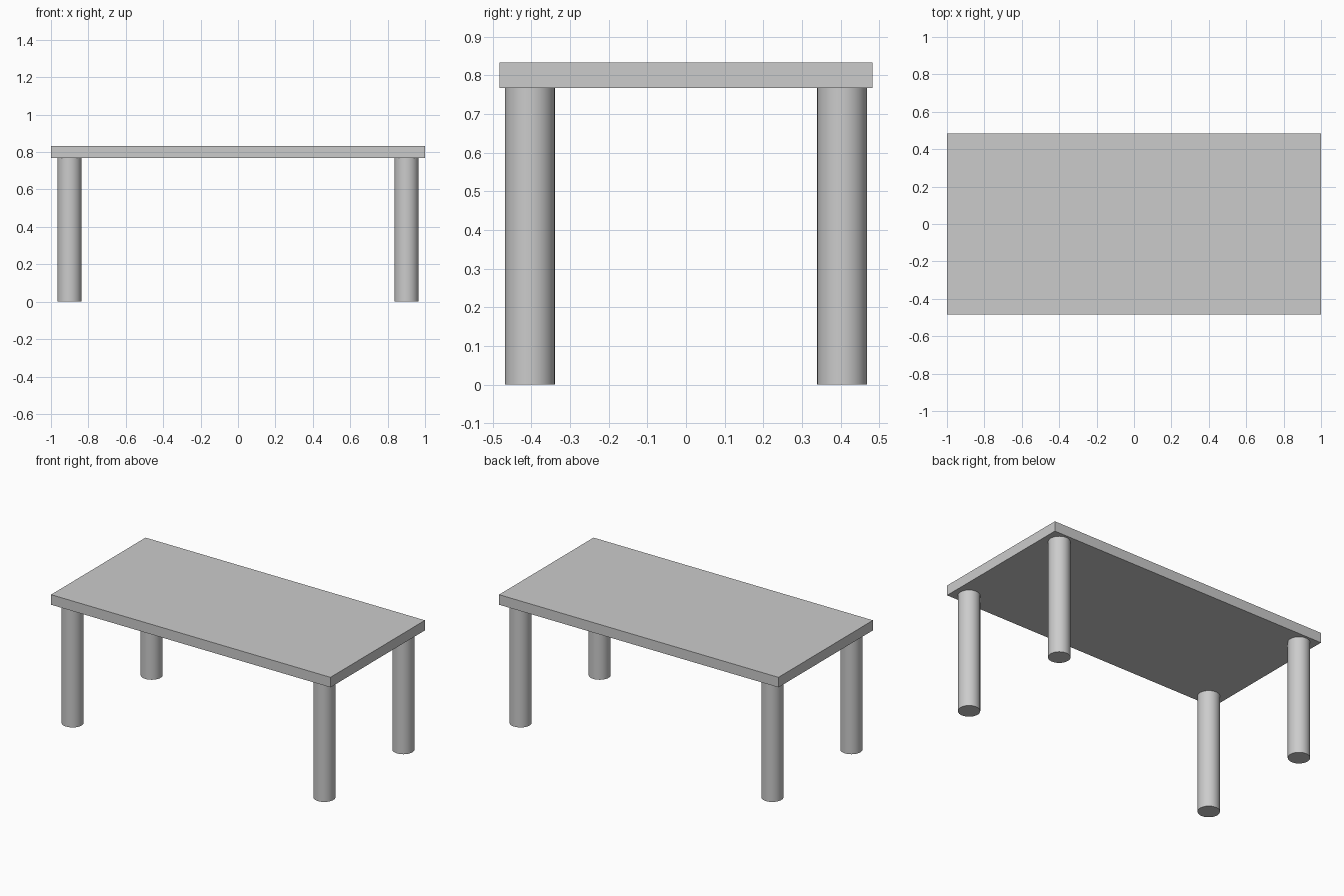
import bpy
import math

if "Cube" in bpy.data.objects:
    bpy.data.objects.remove(bpy.data.objects["Cube"])

TOP_Z, UNDER_Z = 0.833, 0.768
HALF_DEPTH = 0.483
LEG_X, LEG_Y, LEG_R = 0.901, 0.404, 0.0645

# Rectangular slab
bpy.ops.mesh.primitive_cube_add(size=1, location=(0, 0, (TOP_Z + UNDER_Z) / 2))
top = bpy.context.object
top.name = "table_top"
top.scale = (2.0, 2 * HALF_DEPTH, TOP_Z - UNDER_Z)
bpy.ops.object.transform_apply(location=False, rotation=False, scale=True)


# Round leg standing on the floor and meeting the underside of the slab
def add_leg(name, x, y):
    bpy.ops.mesh.primitive_cylinder_add(
        vertices=64, radius=LEG_R, depth=UNDER_Z, location=(x, y, UNDER_Z / 2))
    bpy.context.object.name = name
    bpy.ops.object.shade_smooth_by_angle(angle=math.radians(30))


for side, sx in (("left", -1), ("right", 1)):
    for end, sy in (("front", -1), ("back", 1)):
        add_leg(f"{end}_{side}_leg", sx * LEG_X, sy * LEG_Y)
